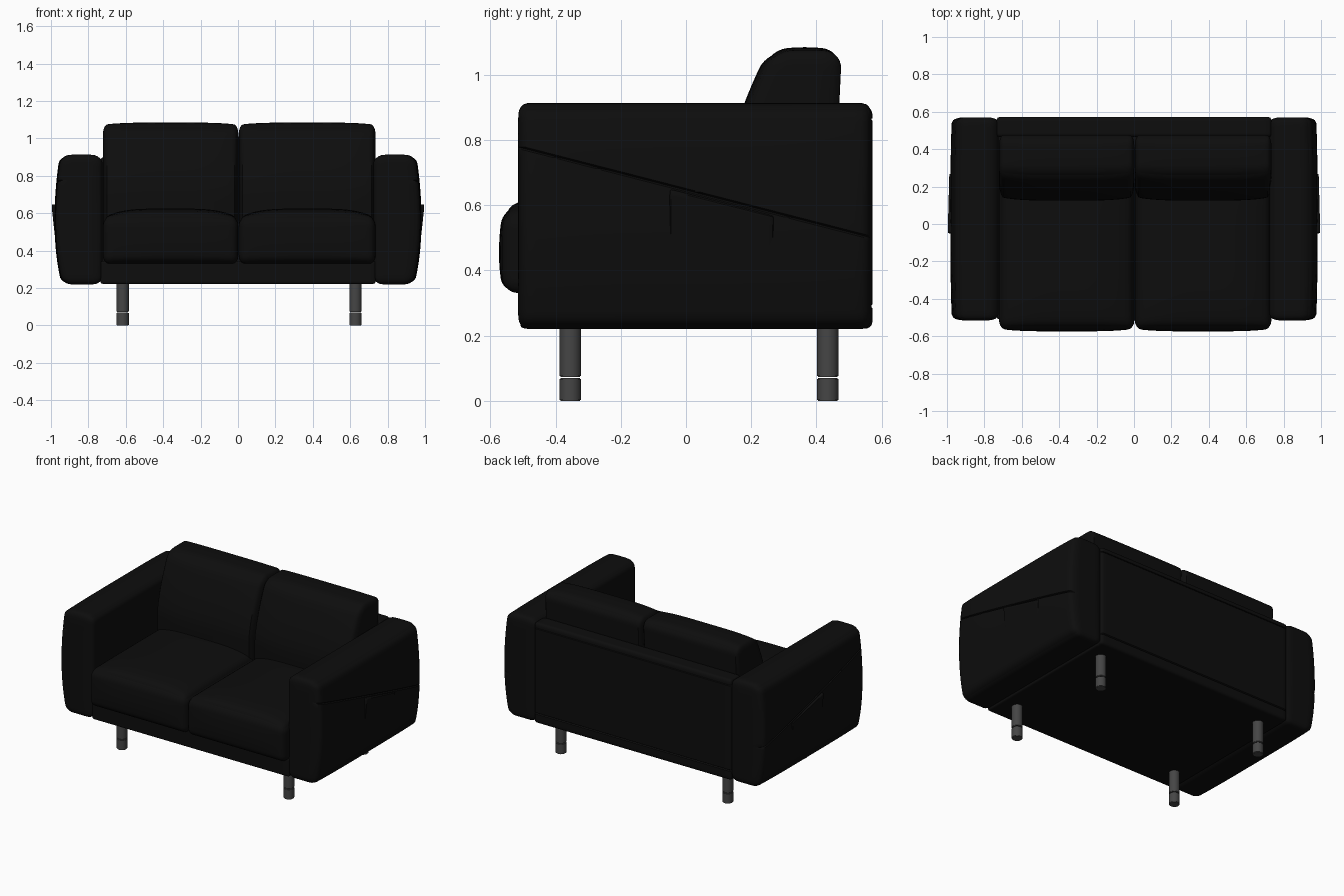
import bpy, bmesh, math
from mathutils import Vector

if "Cube" in bpy.data.objects:
    bpy.data.objects.remove(bpy.data.objects["Cube"])


def material(name, v):
    m = bpy.data.materials.new(name)
    m.diffuse_color = (v, v, v, 1)
    m.use_nodes = True
    m.node_tree.nodes["Principled BSDF"].inputs["Base Color"].default_value = m.diffuse_color
    return m


FABRIC = material("black_fabric", 0.004)
METAL = material("dark_metal", 0.06)


def finish(name, bm, mat, angle=40):
    me = bpy.data.meshes.new(name)
    bm.to_mesh(me)
    bm.free()
    ob = bpy.data.objects.new(name, me)
    bpy.context.collection.objects.link(ob)
    me.materials.append(mat)
    bpy.context.view_layer.objects.active = ob
    ob.select_set(True)
    bpy.ops.object.shade_smooth_by_angle(angle=math.radians(angle))
    ob.select_set(False)
    return ob


def soft_box(lo, hi, rad, shape=None, cuts=27):
    """Rounded box with its own radius per axis; shape(co, uvw) bends it."""
    lo, hi, rad = Vector(lo), Vector(hi), Vector(rad)
    mid, half = (lo + hi) / 2, (hi - lo) / 2
    bm = bmesh.new()
    bmesh.ops.create_cube(bm, size=2)
    bmesh.ops.subdivide_edges(bm, edges=bm.edges[:], cuts=cuts, use_grid_fill=True)
    for v in bm.verts:
        t = Vector([math.sin(c * math.pi / 2) for c in v.co])
        p = Vector([t[i] * half[i] for i in range(3)])
        q = Vector([max(rad[i] - half[i], min(half[i] - rad[i], p[i])) for i in range(3)])
        d = Vector([(p[i] - q[i]) / rad[i] for i in range(3)])
        if d.length > 0:
            d.normalize()
        v.co = mid + q + Vector([d[i] * rad[i] for i in range(3)])
        if shape:
            v.co = shape(v.co.copy(), t)
    return bm


def seam(bm, co, no, push, test, width=0.005):
    """Cut a narrow groove along a plane, on the vertices passing the test."""
    co, no = Vector(co), Vector(no).normalized()
    for off in (-width, width, 0):
        geom = bm.verts[:] + bm.edges[:] + bm.faces[:]
        cut = bmesh.ops.bisect_plane(bm, geom=geom, plane_co=co + no * off, plane_no=no)
    for v in cut["geom_cut"]:
        if isinstance(v, bmesh.types.BMVert) and test(v.co):
            v.co += Vector(push)


def mirrored(ob):
    ob.modifiers.new("mirror", "MIRROR").use_mirror_merge = False


# Arms: outer side swells at mid height, with a diagonal seam
def arm_shape(co, t):
    outer = (t.x + 1) / 2
    co.x += outer * (0.028 * (1 - t.z ** 2) - 0.01 * max(0, -t.z) ** 3)
    co.x += outer * 0.008 * (1 - t.y ** 4)
    co.z += 0.006 * (1 - t.x ** 2) * (t.z > 0.9)
    return co


bm = soft_box((0.725, -0.515, 0.22), (0.945, 0.57, 0.908), (0.055, 0.03, 0.04), arm_shape)
seam(bm, (0.9, -0.5, 0.775), (0, 0.275, 1.07), (-0.008, 0, 0), lambda c: c.x > 0.92)
mirrored(finish("arms", bm, FABRIC))


# Side pockets: lean outward to a slanted top edge
def pocket_shape(co, t):
    up = (t.z + 1) / 2
    co.z -= up * 0.257 * (co.y + 0.05)
    co.x -= (0.65 - co.z) * 0.11
    return co


mirrored(finish("side_pockets", soft_box(
    (0.93, -0.05, 0.28), (0.998, 0.27, 0.65), (0.012, 0.008, 0.01), pocket_shape, 13), FABRIC))

# Base frame and back panel
finish("base", soft_box((-0.735, -0.508, 0.222), (0.735, 0.54, 0.345),
                        (0.012, 0.012, 0.012)), FABRIC)
bm = soft_box((-0.735, 0.465, 0.222), (0.735, 0.572, 0.9), (0.015, 0.02, 0.02))
on_back = lambda c: c.y > 0.54
for z in (0.29, 0.865):
    seam(bm, (0, 0, z), (0, 0, 1), (0, -0.008, 0), on_back)
finish("back_panel", bm, FABRIC)


# Seat cushions: crowned top, bowed front
def seat_shape(co, t):
    crown = (1 - t.x ** 4) * (1 - 0.6 * t.y ** 6)
    co.z += 0.05 * crown * max(0, t.z)
    if t.y < 0:
        co.y += t.y * 0.014 * (1 - t.x ** 4) * (1 - t.z ** 2)
    return co


# Back cushions: front curves backward toward the top
def back_shape(co, t):
    front = (0.475 - co.y) / 0.33
    co.y += front * 0.55 * max(0, co.z - 0.7) ** 1.5
    co.y -= max(0, front) * 0.02 * (1 - t.x ** 4)
    co.y -= (1 - front) * 0.015 * (1 - t.z) * (t.z > 0)
    co.z += 0.012 * (1 - t.x ** 4) * (1 - t.y ** 2) * max(0, t.z)
    return co


for side, x0, x1 in (("left", -0.722, 0.002), ("right", 0.004, 0.735)):
    finish(side + "_seat_cushion", soft_box(
        (x0, -0.56, 0.33), (x1, 0.35, 0.575), (0.035, 0.045, 0.045), seat_shape), FABRIC)
    finish(side + "_back_cushion", soft_box(
        (x0, 0.145, 0.5), (x1, 0.48, 1.073), (0.025, 0.09, 0.05), back_shape), FABRIC)

# Legs: upper tube and separate foot
for xn, x in (("left", -0.617), ("right", 0.628)):
    for yn, y in (("front", -0.355), ("back", 0.435)):
        bm = bmesh.new()
        for z0, z1 in ((0.0, 0.07), (0.073, 0.235)):
            made = bmesh.ops.create_cone(bm, cap_ends=True, segments=32, radius1=0.033,
                                         radius2=0.033, depth=z1 - z0)
            bmesh.ops.translate(bm, verts=made["verts"], vec=(x, y, (z0 + z1) / 2))
        rims = [e for e in bm.edges if abs(e.verts[0].co.z - e.verts[1].co.z) < 1e-5]
        bmesh.ops.bevel(bm, geom=rims, offset=0.003, segments=2, affect="EDGES")
        finish(f"{yn}_{xn}_leg", bm, METAL)
